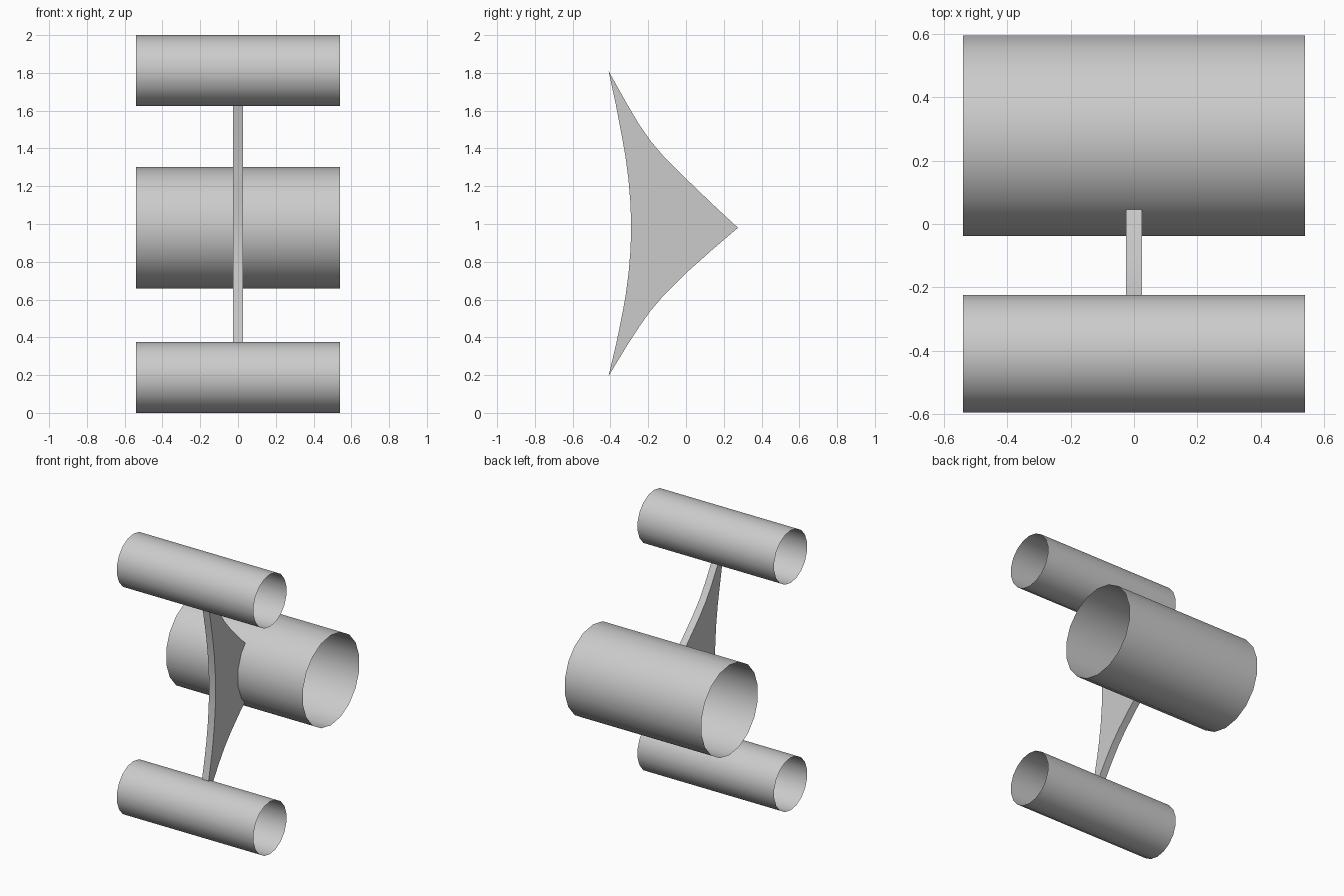
import bpy, math

if "Cube" in bpy.data.objects:
    bpy.data.objects.remove(bpy.data.objects["Cube"])

SIDES = 18
HALF_LENGTH = 0.54
HALF_WEB = 0.026


def make_object(name, verts, faces):
    mesh = bpy.data.meshes.new(name)
    mesh.from_pydata(verts, [], faces)
    mesh.update()
    obj = bpy.data.objects.new(name, mesh)
    bpy.context.collection.objects.link(obj)
    bpy.ops.object.select_all(action='DESELECT')
    obj.select_set(True)
    bpy.context.view_layer.objects.active = obj
    bpy.ops.object.shade_smooth_by_angle(angle=math.radians(35))
    return obj


def open_tube(name, y, z, r):
    verts = []
    for x in (-HALF_LENGTH, HALF_LENGTH):
        for i in range(SIDES):
            a = 2 * math.pi * i / SIDES
            verts.append((x, y + r * math.sin(a), z + r * math.cos(a)))
    faces = []
    for i in range(SIDES):
        j = (i + 1) % SIDES
        faces.append((i, i + SIDES, j + SIDES, j))
    obj = make_object(name, verts, faces)
    obj.data.flip_normals()
    return obj


# Three open-ended tubes
open_tube("upper_tube", -0.41, 1.812, 0.188)
open_tube("lower_tube", -0.41, 0.188, 0.188)
open_tube("large_tube", 0.279, 0.98, 0.322)

# Flat curved web joining them: matching (z, outer y, inner y) stations
stations = [
    (1.81, -0.41, -0.41), (1.64, -0.315, -0.373), (1.53, -0.25, -0.352),
    (1.44, -0.188, -0.335), (1.36, -0.12, -0.321), (1.24, 0.0, -0.305),
    (1.11, 0.135, -0.294), (0.98, 0.275, -0.29), (0.86, 0.135, -0.294),
    (0.74, 0.0, -0.304), (0.62, -0.12, -0.32), (0.54, -0.188, -0.334),
    (0.46, -0.245, -0.35), (0.36, -0.31, -0.371), (0.195, -0.41, -0.41),
]
outline = [(y, z) for z, y, _ in stations]
outline += [(y, z) for z, _, y in reversed(stations[1:-1])]
n = len(outline)
verts = [(x, y, z) for x in (-HALF_WEB, HALF_WEB) for y, z in outline]
faces = [(i, i + n, (i + 1) % n + n, (i + 1) % n) for i in range(n)]

# Side skins as strips between the outer and inner edges
m = len(stations)
inner = lambda k: k if k in (0, m - 1) else n - k
for k in range(m - 1):
    strip = list(dict.fromkeys((k, k + 1, inner(k + 1), inner(k))))
    faces.append(tuple(strip))
    faces.append(tuple(i + n for i in reversed(strip)))
web = make_object("web_bracket", verts, faces)

# Make the web normals point outward
import bmesh
bm = bmesh.new()
bm.from_mesh(web.data)
bmesh.ops.recalc_face_normals(bm, faces=bm.faces[:])
bm.to_mesh(web.data)
bm.free()
